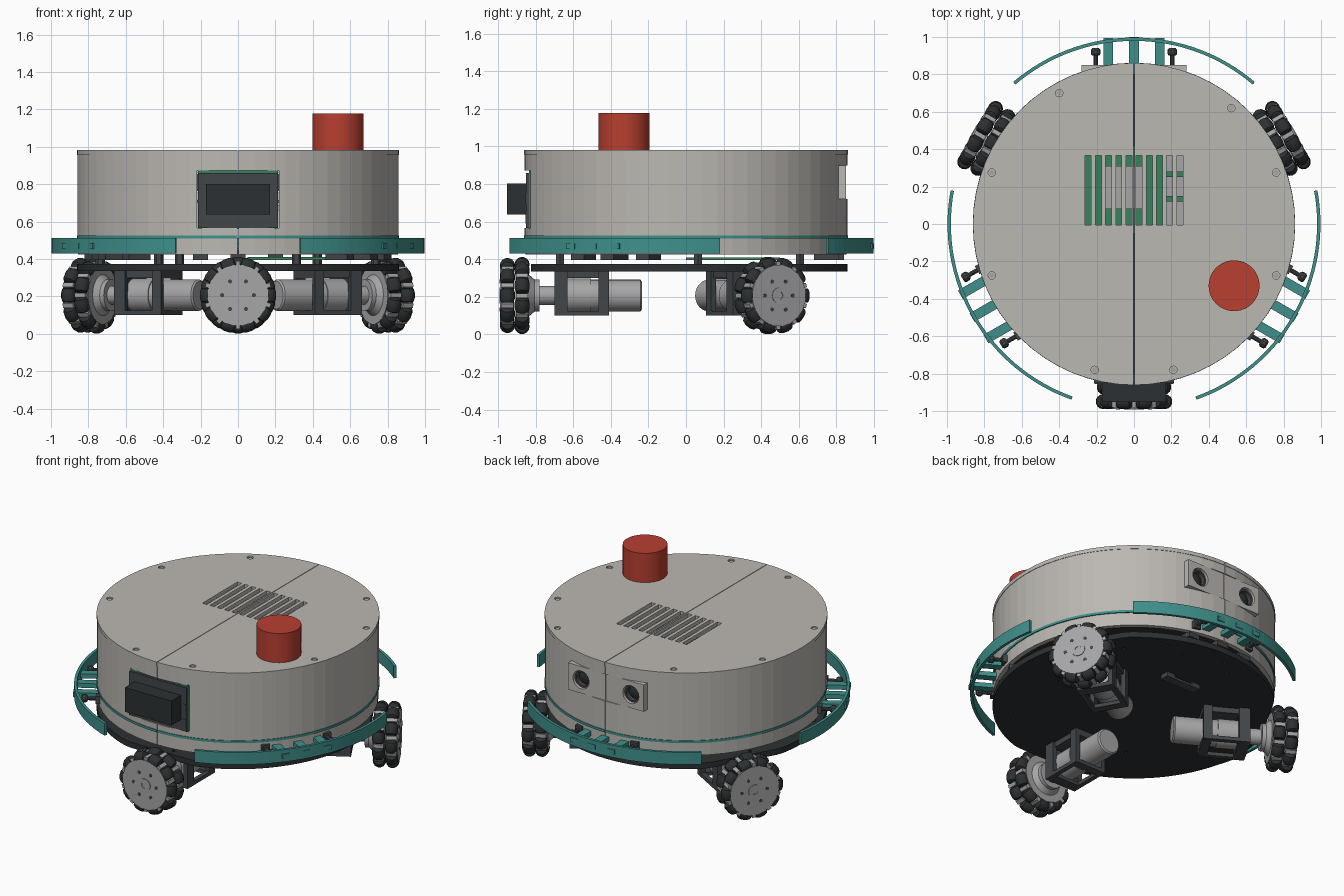
import bpy, bmesh
from math import sin, cos, pi, radians
from mathutils import Matrix, Vector

if "Cube" in bpy.data.objects:
    bpy.data.objects.remove(bpy.data.objects["Cube"])

COL = dict(shell=(.50, .48, .45), teal=(.05, .28, .26), red=(.48, .05, .03), black=(.025, .03, .032),
           dark=(.055, .062, .068), metal=(.38, .38, .39), green=(.04, .22, .11))
MATS = {}
for k, c in COL.items():
    MATS[k] = bpy.data.materials.new(k)
    MATS[k].diffuse_color = (*c, 1)
I = Matrix.Identity(4)


def rot(deg):
    return Matrix.Rotation(radians(deg), 4, 'Z')


def pol(r, deg):
    return (r * cos(radians(deg)), r * sin(radians(deg)))


def box(bm, x0, x1, y0, y1, z0, z1, M=I):
    S = Matrix.Diagonal((x1 - x0, y1 - y0, z1 - z0, 1))
    T = Matrix.Translation(((x0 + x1) / 2, (y0 + y1) / 2, (z0 + z1) / 2))
    bmesh.ops.create_cube(bm, size=1, matrix=M @ T @ S)


def tube(bm, p0, axis, rings, n=24, M=I):
    """Turned solid: rings of (distance along axis, radius) from p0."""
    T = M @ Matrix.Translation(p0) @ Vector(axis).to_track_quat('Z', 'Y').to_matrix().to_4x4()
    R = [[bm.verts.new(T @ Vector((r * cos(2 * pi * i / n), r * sin(2 * pi * i / n), d))) for i in range(n)]
         for d, r in rings]
    for a, b in zip(R, R[1:]):
        for i in range(n):
            bm.faces.new((a[i], a[(i + 1) % n], b[(i + 1) % n], b[i]))
    bm.faces.new(R[0])
    bm.faces.new(R[-1])


def prism(bm, pts, z0, z1, M=I):
    lo = [bm.verts.new(M @ Vector((x, y, z0))) for x, y in pts]
    hi = [bm.verts.new(M @ Vector((x, y, z1))) for x, y in pts]
    bm.faces.new(lo)
    bm.faces.new(hi)
    for i in range(len(pts)):
        j = (i + 1) % len(pts)
        bm.faces.new((lo[i], lo[j], hi[j], hi[i]))


def arc(bm, r0, r1, z0, z1, a0, a1, n=32, M=I):
    A = [a0 + (a1 - a0) * i / n for i in range(n + 1)]
    pts = [pol(r1, a) for a in A] + ([pol(r0, a) for a in reversed(A)] if r0 else [])
    prism(bm, pts, z0, z1, M)


def make(name, col, build, smooth=False, cuts=()):
    bm = bmesh.new()
    build(bm)
    bmesh.ops.recalc_face_normals(bm, faces=bm.faces)
    me = bpy.data.meshes.new(name)
    bm.to_mesh(me)
    bm.free()
    ob = bpy.data.objects.new(name, me)
    bpy.context.collection.objects.link(ob)
    if col:
        me.materials.append(MATS[col])
    else:
        ob.hide_render = True
        ob.hide_viewport = True
        ob.display_type = 'WIRE'
    if smooth:
        bpy.ops.object.select_all(action='DESELECT')
        bpy.context.view_layer.objects.active = ob
        ob.select_set(True)
        bpy.ops.object.shade_smooth_by_angle(angle=radians(35))
    for c in cuts:
        m = ob.modifiers.new('cut', 'BOOLEAN')
        m.object = c
        m.operation = 'DIFFERENCE'
    return ob


def each(fn, items):
    return lambda bm: [fn(bm, i) for i in items]


UP = (0, 0, 1)
HALVES = (('right', -89.87, 89.87), ('left', 90.13, 269.87))
LID_SCREWS = [(-.40, .70), (.52, .62), (-.76, .275), (.76, .275), (-.76, -.275), (.76, -.275), (-.21, -.78), (.21, -.78)]

# cutters for the openings
window_cut = make('window_cutter', None, lambda bm: (box(bm, -.22, .22, -1, -.79, .565, .873),
                                                     box(bm, -.28, .28, .79, 1, .72, .90)))
vent_cut = make('vent_cutter', None, lambda bm: (
    [box(bm, -.261 + .0545 * i, -.229 + .0545 * i, -.005, .365, .9, 1.1) for i in range(10)],
    [tube(bm, (x, y, .972), UP, [(0, .02), (.1, .02)], 16) for x, y in LID_SCREWS]))
camera_cut = make('camera_hole_cutter', None, each(
    lambda bm, x: tube(bm, (x, .79, .81), (0, 1, 0), [(0, .06), (.1, .06)], 24), (-.185, .185)))

# shell, seal ring, skirt and lid, split in two halves on x = 0
for side, a0, a1 in HALVES:
    make('upper_shell_' + side, 'shell', lambda bm: arc(bm, .825, .858, .525, .957, a0, a1), cuts=[window_cut])
    make('lower_skirt_' + side, 'shell', lambda bm: arc(bm, .825, .855, .425, .512, a0, a1))
    make('lid_' + side, 'shell', lambda bm: arc(bm, 0, .861, .957, .982, a0, a1), cuts=[vent_cut])
make('seal_ring', 'teal', each(lambda bm, h: arc(bm, .79, .862, .511, .527, h[1], h[2]), HALVES))
make('lid_screws', 'metal', each(lambda bm, p: tube(bm, (*p, .965), UP, [(0, .014), (.012, .014)], 12), LID_SCREWS))

# emergency stop button
make('stop_button', 'red', lambda bm: tube(bm, (.535, -.33, .975), UP, [(0, .136), (.203, .136)], 48), True)

# front display
make('display_board', 'green', lambda bm: box(bm, -.215, .215, -.835, -.82, .56, .873))
make('display_frame', 'dark', lambda bm: (box(bm, -.213, .213, -.85, -.80, .567, .86),
                                          [box(bm, x - .012, x + .012, -.855, -.84, z - .03, z + .03)
                                           for x in (-.2, .2) for z in (.62, .72)]))
make('display_screen', 'black', lambda bm: box(bm, -.172, .172, -.953, -.84, .638, .802))

# rear twin camera panels
for side, x0, x1 in (('right', .002, .28), ('left', -.28, -.002)):
    make('camera_panel_' + side, 'shell', lambda bm: box(bm, x0, x1, .80, .85, .72, .90), cuts=[camera_cut])
make('camera_barrels', 'dark', each(lambda bm, x: (
    tube(bm, (x, .78, .81), (0, 1, 0), [(0, .056), (.055, .056), (.055, .045), (.02, .042)], 24)), (-.185, .185)), True)
make('camera_glass', 'black', each(lambda bm, x: tube(
    bm, (x, .79, .81), (0, 1, 0), [(0, .042), (.018, .042), (.028, .02)], 20), (-.185, .185)), True)

# electronics seen through the vents and under the skirt
make('main_board', 'green', lambda bm: (box(bm, -.32, .16, -.05, .42, .70, .715), box(bm, .16, .3, .12, .15, .7, .715),
                                        box(bm, .16, .3, .25, .28, .7, .715)))
make('computer_block', 'metal', lambda bm: (box(bm, -.16, .05, .08, .31, .715, .78), box(bm, .16, .3, -.05, .42, .66, .69)))
make('power_board', 'green', lambda bm: box(bm, .05, .58, 0, .5, .395, .41))
make('inner_floor', 'black', lambda bm: arc(bm, 0, .826, .43, .445, 0, 355, 71))

# chassis plate, flattened where the wheels sit
WHEELS = (('right', 30), ('left', 150), ('front', 270))


def plate_outline():
    for i in range(120):
        a = i * 3
        d = min(abs((a - w + 180) % 360 - 180) for _, w in WHEELS)
        yield pol(min(.86, .825 / cos(radians(d))), a)


def plate_holes(bm):
    for i in range(36):
        tube(bm, (*pol((.78, .72, .55)[i % 3], i * 10 + 5), .3), UP, [(0, .011), (.1, .011)], 8)


hole_cut = make('plate_hole_cutter', None, plate_holes)
make('chassis_plate', 'black', lambda bm: prism(bm, list(plate_outline()), .336, .374), cuts=[hole_cut])
make('standoffs', 'dark', each(lambda bm, a: tube(
    bm, (*pol(.74, a), .37), UP, [(0, .025), (.065, .025)], 6), [w + s for _, w in WHEELS for s in (-25, 25)]))
make('underside_bracket', 'dark', lambda bm: (box(bm, -.13, .13, .41, .47, .305, .32),
                                              [box(bm, x - .03, x + .03, .41, .47, .315, .34) for x in (-.1, .1)]))

# drive units: two-row omni wheel, coupler, motor and its cage
CZ = .207
X = (1, 0, 0)
ROWS = ((.872, 0), (.95, 18))


def rollers(bm, M):
    for row, off in ROWS:
        for i in range(10):
            t = radians(i * 36 + off - 54)
            c = Vector((row, .165 * cos(t), CZ + .165 * sin(t)))
            prof = [(-.038, .028), (-.034, .034), (-.015, .04), (.015, .04), (.034, .034), (.038, .028)]
            tube(bm, c, (0, -sin(t), cos(t)), prof, 14, M)


def wheel_core(bm, M):
    for row, off in ROWS:
        tube(bm, (row - .036, 0, CZ), X, [(0, .138), (.072, .138)], 40, M)
        for i in range(10):
            R = Matrix.Translation((row, 0, CZ)) @ Matrix.Rotation(radians(i * 36 + off + 18), 4, 'X')
            box(bm, -.032, .032, -.012, .012, .12, .182, M @ R)
    tube(bm, (.98, 0, CZ), X, [(0, .163), (.009, .163)], 48, M)
    tube(bm, (.834, 0, CZ), X, [(0, .155), (.009, .155)], 48, M)
    tube(bm, (.983, 0, CZ), X, [(0, .042), (.01, .042), (.01, .022), (.005, .022)], 24, M)


def motor(bm, M):
    tube(bm, (.235, 0, CZ), X, [(0, .075), (.008, .084), (.27, .084), (.27, .09), (.43, .09)], 40, M)
    tube(bm, (.66, 0, CZ), X, [(0, .05), (.12, .05), (.12, .085), (.145, .085), (.18, .115)], 32, M)


def cage(bm, M):
    for x0, x1 in ((.41, .465), (.63, .70)):
        for s in (-.1, .1):
            box(bm, x0, x1, s - .015, s + .015, .10, .337, M)
        box(bm, x0, x1, -.115, .115, .10, .125, M)
        box(bm, x0, x1, -.115, .115, .295, .337, M)
    box(bm, .64, .66, -.11, .11, .11, .33, M)
    for s in (-.1, .1):
        box(bm, .41, .70, s - .015, s + .015, .10, .125, M)
    box(bm, .44, .66, -.1, .1, .30, .337, M)


for side, w in WHEELS:
    M = rot(w)
    make('wheel_rollers_' + side, 'black', lambda bm: rollers(bm, M), True)
    make('wheel_core_' + side, 'metal', lambda bm: wheel_core(bm, M), True)
    make('wheel_bolts_' + side, 'dark', each(lambda bm, i: tube(bm, (
        .982, .085 * cos(i * pi / 3), CZ + .085 * sin(i * pi / 3)), X, [(0, .011), (.009, .011)], 10, M), range(6)))
    make('motor_' + side, 'metal', lambda bm: motor(bm, M), True)
    make('motor_cage_' + side, 'dark', lambda bm: cage(bm, M))

# bumpers with their arms, sprung bolts and mounts
for side, w in (('rear', 90), ('front_left', 210), ('front_right', 330)):
    M = rot(w)
    make('bumper_' + side, 'teal', lambda bm: arc(bm, .979, .997, .43, .512, -40.4, 40.4, 32, M))
    make('bumper_arms_' + side, 'teal', lambda bm: (
        [box(bm, .80, 1 - abs(y) * .05, y - .026, y + .026, .455, .485, M) for y in (-.137, 0, .137)]))
    make('bumper_bolts_' + side, 'dark', each(lambda bm, y: (
        tube(bm, (.80, y, .47), X, [(0, .012), (.1, .012), (.1, .018), (.11, .026), (.13, .026), (.14, .018)], 10, M),
        box(bm, .82, .85, y - .025, y + .025, .445, .495, M)), (-.205, .205)))
    make('bumper_mount_' + side, 'dark', each(
        lambda bm, y: box(bm, .68, .84 - abs(y) * .15, y - .04, y + .04, .395, .43, M), (-.2, 0, .2)))

for m in bpy.data.materials:
    if m.users and not m.is_grease_pencil:
        m.use_nodes = True
        m.node_tree.nodes["Principled BSDF"].inputs["Base Color"].default_value = m.diffuse_color
